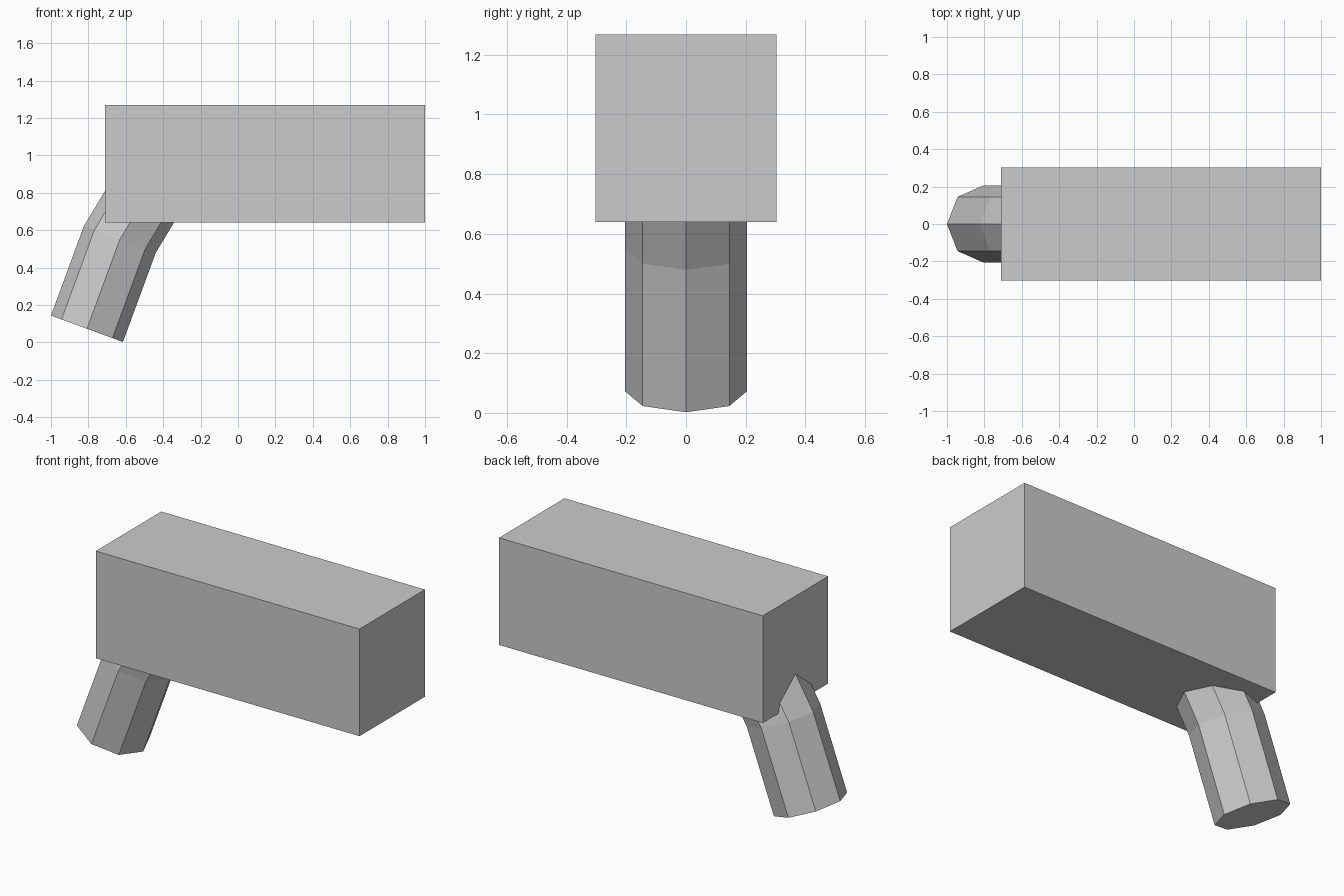
import bpy, bmesh
from math import radians, cos, sin, pi
from mathutils import Vector, Matrix

if "Cube" in bpy.data.objects:
    bpy.data.objects.remove(bpy.data.objects["Cube"])


def add_object(name, bm):
    bmesh.ops.recalc_face_normals(bm, faces=bm.faces)
    mesh = bpy.data.meshes.new(name)
    bm.to_mesh(mesh)
    bm.free()
    obj = bpy.data.objects.new(name, mesh)
    bpy.context.collection.objects.link(obj)
    return obj


# Main rectangular body
bm = bmesh.new()
bmesh.ops.create_cube(bm, size=1, matrix=Matrix.Translation((0.145, 0, 0.954))
                      @ Matrix.Diagonal((1.71, 0.606, 0.628, 1)))
add_object("body", bm)

# Slanted eight-sided handle, bending forward where it enters the body
RADIUS, SIDES = 0.205, 8
tilt = Matrix.Rotation(radians(20.2), 3, 'Y')
path = [(-0.8075, 0, 0.073), (-0.632, 0, 0.55), (-0.452, 0, 0.85)]
bm = bmesh.new()
rings = []
for centre in path:
    ring = []
    for i in range(SIDES):
        a = 2 * pi * i / SIDES
        offset = tilt @ Vector((RADIUS * cos(a), RADIUS * sin(a), 0))
        ring.append(bm.verts.new(Vector(centre) + offset))
    rings.append(ring)
for low, high in zip(rings, rings[1:]):
    for i in range(SIDES):
        j = (i + 1) % SIDES
        bm.faces.new((low[i], low[j], high[j], high[i]))
bm.faces.new(rings[0])
bm.faces.new(rings[-1])
add_object("handle", bm)
